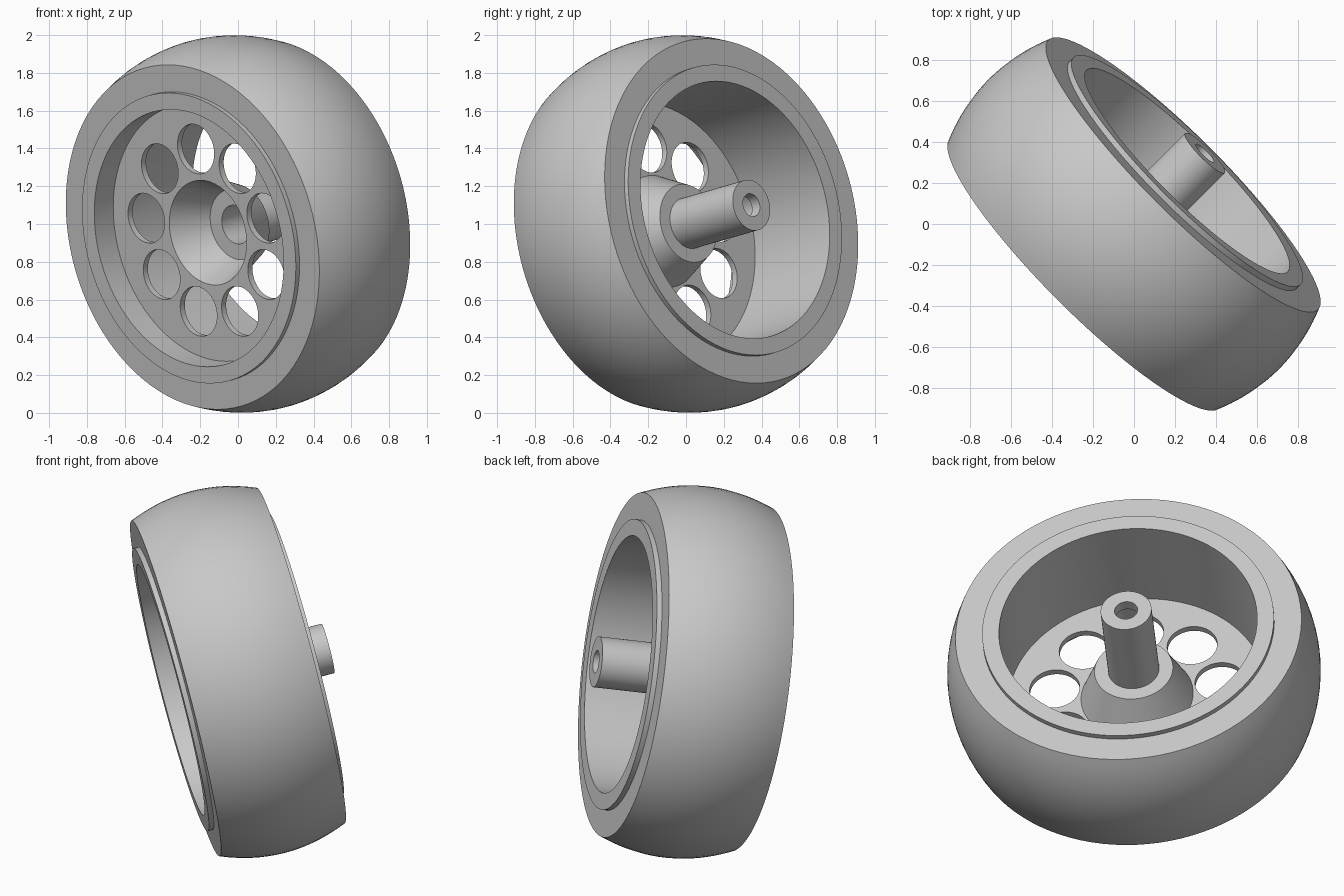
import bpy
import bmesh
from math import pi, sin, cos
from mathutils import Matrix, Vector

if "Cube" in bpy.data.objects:
    bpy.data.objects.remove(bpy.data.objects["Cube"], do_unlink=True)

SEGMENTS = 96
HALF_WIDTH = 0.347
HOLES = 9

# Single plain grey
grey = bpy.data.materials.new("plain grey")
grey.use_nodes = True
colour = (0.58, 0.58, 0.58, 1)
grey.diffuse_color = colour
grey.node_tree.nodes["Principled BSDF"].inputs["Base Color"].default_value = colour

# Tilted wheel frame: local z is the axle, local y points up the wheel face
axle = Vector((0.693, 0.693, 0.2)).normalized()
across = Vector((-1, 1, 0)).normalized()
up = axle.cross(across)
frame = Matrix((across, up, axle)).transposed().to_4x4()
frame.translation = (0, 0, 1)


def add_object(name, bm):
    bmesh.ops.recalc_face_normals(bm, faces=bm.faces)
    mesh = bpy.data.meshes.new(name)
    bm.to_mesh(mesh)
    bm.free()
    mesh.materials.append(grey)
    obj = bpy.data.objects.new(name, mesh)
    obj.matrix_world = frame
    bpy.context.collection.objects.link(obj)
    return obj


def lathe(name, profile):
    """Revolve a closed (radius, axial) profile around the axle."""
    bm = bmesh.new()
    rings = []
    for i in range(SEGMENTS):
        a = 2 * pi * i / SEGMENTS
        rings.append([bm.verts.new((r * cos(a), r * sin(a), t)) for r, t in profile])
    n = len(profile)
    for i in range(SEGMENTS):
        here, there = rings[i], rings[(i + 1) % SEGMENTS]
        for j in range(n):
            k = (j + 1) % n
            bm.faces.new((here[j], there[j], there[k], here[k]))
    return add_object(name, bm)


def make_active(obj):
    bpy.ops.object.select_all(action="DESELECT")
    obj.select_set(True)
    bpy.context.view_layer.objects.active = obj


# Tyre with a crowned tread and flat sidewalls
steps = 20
tread = []
for i in range(steps + 1):
    s = 2 * i / steps - 1
    tread.append((1.002 - 0.071 * s * s, s * HALF_WIDTH))
tyre = lathe("tyre", [(0.785, -HALF_WIDTH)] + tread + [(0.785, HALF_WIDTH)])

# Rim, web, dished hub and hollow axle sleeve in one turned profile
wheel = lathe("wheel", [
    (0.785, -0.375), (0.695, -0.375), (0.695, -0.23),   # front lip and barrel
    (0.283, -0.23), (0.19, -0.015), (0.105, -0.015),    # web and dish
    (0.105, 0.44), (0.062, 0.44), (0.062, 0.5),         # stepped bore
    (0.137, 0.5), (0.137, 0.02), (0.211, 0.02),         # sleeve and shoulder
    (0.302, -0.195), (0.695, -0.195),                   # back of cone and web
    (0.695, 0.375), (0.785, 0.375),                     # back barrel and lip
])

# Ring of round holes through the web
bm = bmesh.new()
for i in range(HOLES):
    a = pi / 2 + 2 * pi * i / HOLES
    place = Matrix.Translation((0.452 * cos(a), 0.452 * sin(a), -0.21))
    bmesh.ops.create_cone(bm, cap_ends=True, segments=48, radius1=0.135,
                          radius2=0.135, depth=0.12, matrix=place)
cutter = add_object("hole_cutter", bm)
cutter.hide_render = True

cut = wheel.modifiers.new("holes", "BOOLEAN")
cut.operation = "DIFFERENCE"
cut.solver = "EXACT"
cut.object = cutter
make_active(wheel)
bpy.ops.object.modifier_apply(modifier=cut.name)
bpy.data.objects.remove(cutter, do_unlink=True)

# Smooth turned surfaces, crisp edges
for part in (tyre, wheel):
    make_active(part)
    bpy.ops.object.shade_smooth_by_angle(angle=pi / 8)
